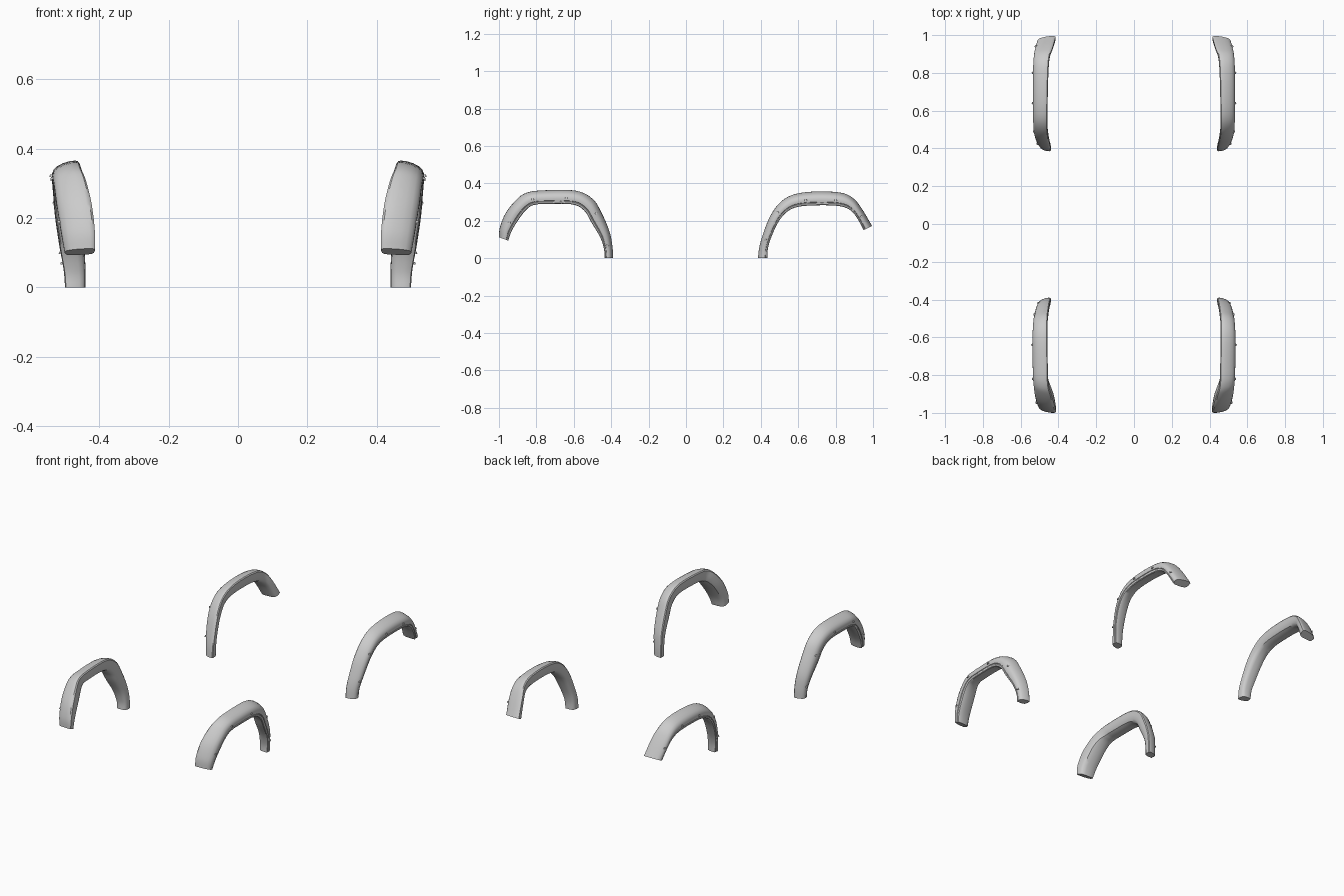
import bpy, bmesh
from mathutils import Vector
from mathutils.bvhtree import BVHTree

if "Cube" in bpy.data.objects:
    bpy.data.objects.remove(bpy.data.objects["Cube"])

# stations along each arch: outer y, outer z, inner y, inner z, body-side x, outboard x
FRONT = [
    (-1.00, .112, -.95, .094, .413, .500),
    (-.995, .165, -.93, .15, .413, .510),
    (-.965, .24, -.875, .235, .422, .523),
    (-.91, .31, -.835, .275, .438, .530),
    (-.86, .347, -.80, .287, .452, .534),
    (-.78, .362, -.755, .29, .456, .536),
    (-.595, .362, -.61, .288, .458, .537),
    (-.50, .318, -.545, .255, .457, .534),
    (-.45, .24, -.505, .19, .452, .528),
    (-.408, .14, -.458, .11, .445, .515),
    (-.393, .06, -.438, .045, .440, .503),
    (-.39, 0, -.437, 0, .440, .499)]
REAR = [
    (.385, 0, .435, 0, .440, .499),
    (.392, .06, .438, .05, .440, .503),
    (.412, .13, .455, .11, .445, .515),
    (.45, .225, .495, .195, .452, .528),
    (.505, .30, .54, .248, .458, .533),
    (.58, .342, .60, .275, .458, .534),
    (.70, .357, .70, .283, .456, .535),
    (.83, .35, .81, .280, .452, .534),
    (.895, .32, .87, .262, .445, .531),
    (.94, .265, .91, .222, .430, .525),
    (.995, .172, .95, .15, .415, .512)]

# cross-section: across (0 body side, 1 outboard), radial (0 wheel side, 1 outer)
SECTION = [(0, .9), (.06, .98), (.15, 1), (.35, .98), (.6, .9), (.8, .79), (.93, .66),
           (.99, .5), (1, .36), (.985, .24), (.95, .22), (.94, .18), (.965, .15),
           (.95, .04), (.9, 0), (.6, .0), (.3, .04), (.12, .14), (.03, .32), (0, .6)]


def spline(st, steps=5):
    """Catmull-Rom resampling of the station tuples."""
    pts = [Vector(s) for s in st]
    out = []
    for i in range(len(pts) - 1):
        a, b, c, d = pts[max(i - 1, 0)], pts[i], pts[i + 1], pts[min(i + 2, len(pts) - 1)]
        for k in range(steps):
            t = k / steps
            out.append(.5 * (2 * b + (c - a) * t + (2 * a - 5 * b + 4 * c - d) * t * t
                             + (3 * b - a - 3 * c + d) * t ** 3))
    out.append(pts[-1])
    return out


def finish(bm, name, angle):
    bmesh.ops.recalc_face_normals(bm, faces=bm.faces)
    me = bpy.data.meshes.new(name)
    bm.to_mesh(me)
    bm.free()
    ob = bpy.data.objects.new(name, me)
    bpy.context.collection.objects.link(ob)
    bpy.ops.object.select_all(action='DESELECT')
    ob.select_set(True)
    bpy.context.view_layer.objects.active = ob
    bpy.ops.object.shade_smooth_by_angle(angle=angle)
    mod = ob.modifiers.new("mirror", 'MIRROR')   # left-hand copy
    mod.use_axis[0] = True
    mod.use_mirror_merge = False
    return ob


def flare(name, stations, bolts):
    # swept arch body
    bm = bmesh.new()
    rings = []
    for yo, zo, yi, zi, x0, x1 in spline(stations):
        rings.append([bm.verts.new((x0 + (x1 - x0) * v, yi + (yo - yi) * u, max(0, zi + (zo - zi) * u)))
                      for v, u in SECTION])
    n = len(SECTION)
    for a, b in zip(rings, rings[1:]):
        for i in range(n):
            j = (i + 1) % n
            bm.faces.new((a[i], a[j], b[j], b[i]))
    bm.faces.new(rings[0])
    bm.faces.new(rings[-1])
    tree = BVHTree.FromBMesh(bm)
    finish(bm, name + "_fender_flare", .6)

    # bolt heads seated on the outboard face
    bm = bmesh.new()
    for y, z in bolts:
        hit, nor, _, _ = tree.ray_cast(Vector((2, y, z)), Vector((-1, 0, 0)))
        if hit is None:
            continue
        if nor.x < 0:
            nor = -nor
        m = nor.to_track_quat('Z', 'Y').to_matrix().to_4x4()
        m.translation = hit
        bmesh.ops.create_cone(bm, cap_ends=True, segments=12, radius1=.0075, radius2=.0055,
                              depth=.007, matrix=m)
    finish(bm, name + "_flare_bolts", .5)


flare("front", FRONT, [(-.945, .19), (-.82, .315), (-.64, .322), (-.48, .24), (-.42, .07)])
flare("rear", REAR, [(.425, .10), (.49, .245), (.64, .31), (.80, .31), (.94, .225)])
